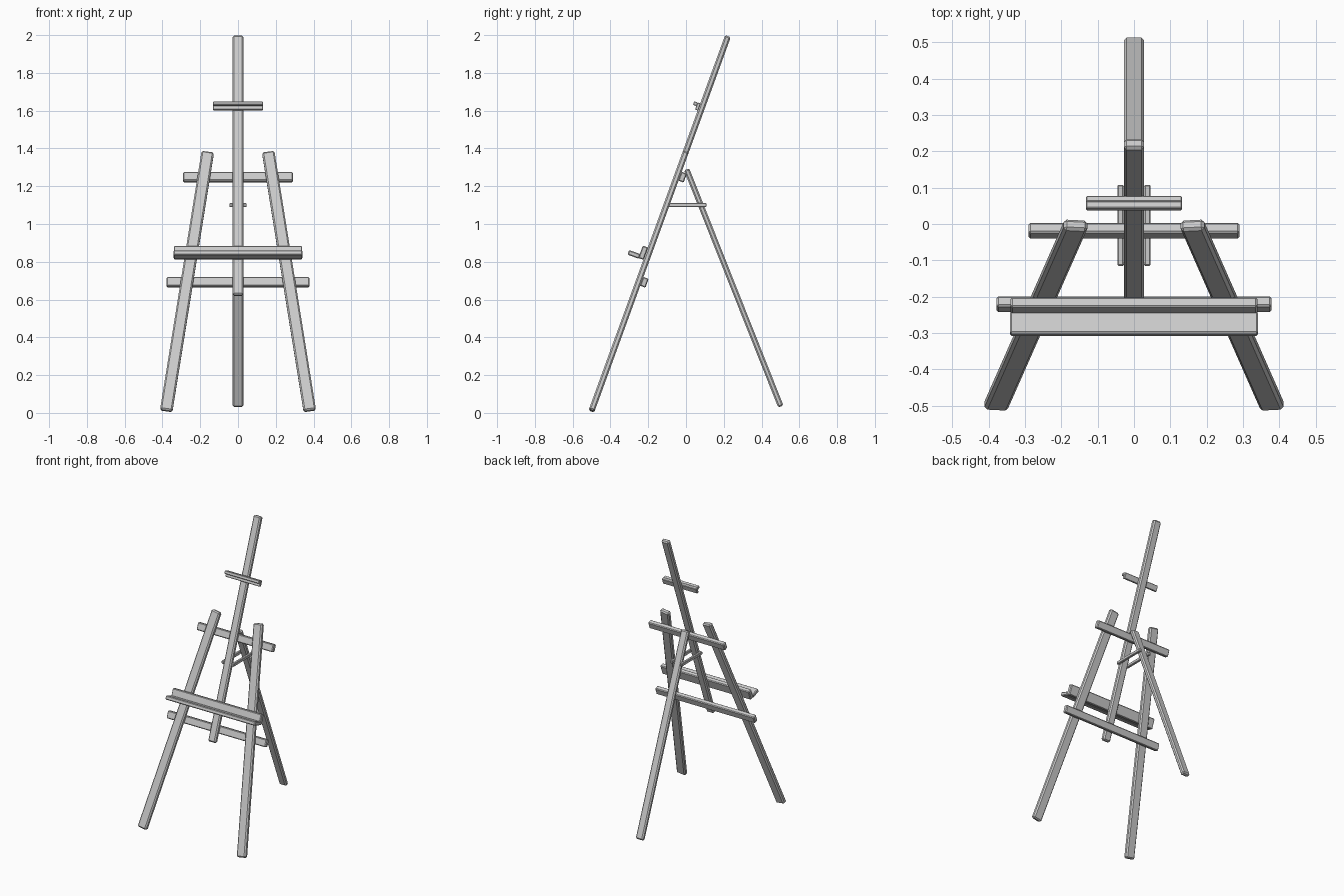
import bpy
from math import radians, sin, cos
from mathutils import Matrix, Vector

if "Cube" in bpy.data.objects:
    bpy.data.objects.remove(bpy.data.objects["Cube"])

TILT = radians(20)
X = Vector((1, 0, 0))
UP = Vector((0, sin(TILT), cos(TILT)))      # along the leaning plane
BACK = Vector((0, cos(TILT), -sin(TILT)))   # normal to it, towards the rear
FOOT = Vector((0, -0.5, 0.011))


def at(x, s, d):
    """Point in the leaning plane: across, along, behind."""
    return FOOT + X * x + UP * s + BACK * d


def beam(name, a, b, thick_dir, width, thick, bevel=0.008):
    """Chamfered plank running from a to b."""
    z = (b - a).normalized()
    y = (thick_dir - z * thick_dir.dot(z)).normalized()
    x = y.cross(z)
    bpy.ops.mesh.primitive_cube_add(size=1)
    ob = bpy.context.object
    ob.name = name
    ob.data.transform(Matrix.Diagonal((width, thick, (b - a).length, 1)))
    rot = Matrix((x, y, z)).transposed().to_4x4()
    ob.matrix_world = Matrix.Translation((a + b) / 2) @ rot
    mod = ob.modifiers.new("chamfer", 'BEVEL')
    mod.width = bevel
    mod.segments = 1
    return ob


def rail(name, half, s0, s1, d0, d1, bevel=0.005):
    """Horizontal bar lying across the leaning plane."""
    s, d = (s0 + s1) / 2, (d0 + d1) / 2
    return beam(name, at(-half, s, d), at(half, s, d), BACK, s1 - s0, d1 - d0, bevel)


# Splayed front legs and the braces joining mast to rear leg
for side, tag in ((-1, "left"), (1, "right")):
    beam("front_leg_" + tag, at(side * 0.38, 0, 0), at(side * 0.16, 1.457, 0),
         BACK, 0.066, 0.032)
    beam("brace_" + tag, Vector((side * 0.037, -0.115, 1.1)),
         Vector((side * 0.037, 0.108, 1.1)), X, 0.021, 0.018, 0.003)

# Central mast and rear leg
beam("mast", at(0, 0.65, 0), at(0, 2.111, 0), BACK, 0.056, 0.032)
beam("rear_leg", Vector((0, 0.502, 0.034)), Vector((0, 0.003, 1.29)),
     Vector((0, 1, 0)), 0.056, 0.03)

# Crossbars behind the legs
rail("upper_crossbar", 0.29, 1.302, 1.352, 0.014, 0.045)
rail("lower_crossbar", 0.378, 0.710, 0.760, 0.014, 0.045)

# Canvas tray: back board and shelf
rail("tray_back", 0.34, 0.845, 0.915, -0.044, -0.014)
rail("tray_shelf", 0.342, 0.842, 0.868, -0.104, -0.040)

# Top canvas holder: plate and small lip
rail("holder_plate", 0.132, 1.686, 1.726, -0.031, -0.013, 0.003)
rail("holder_lip", 0.132, 1.706, 1.726, -0.05, -0.028, 0.003)
